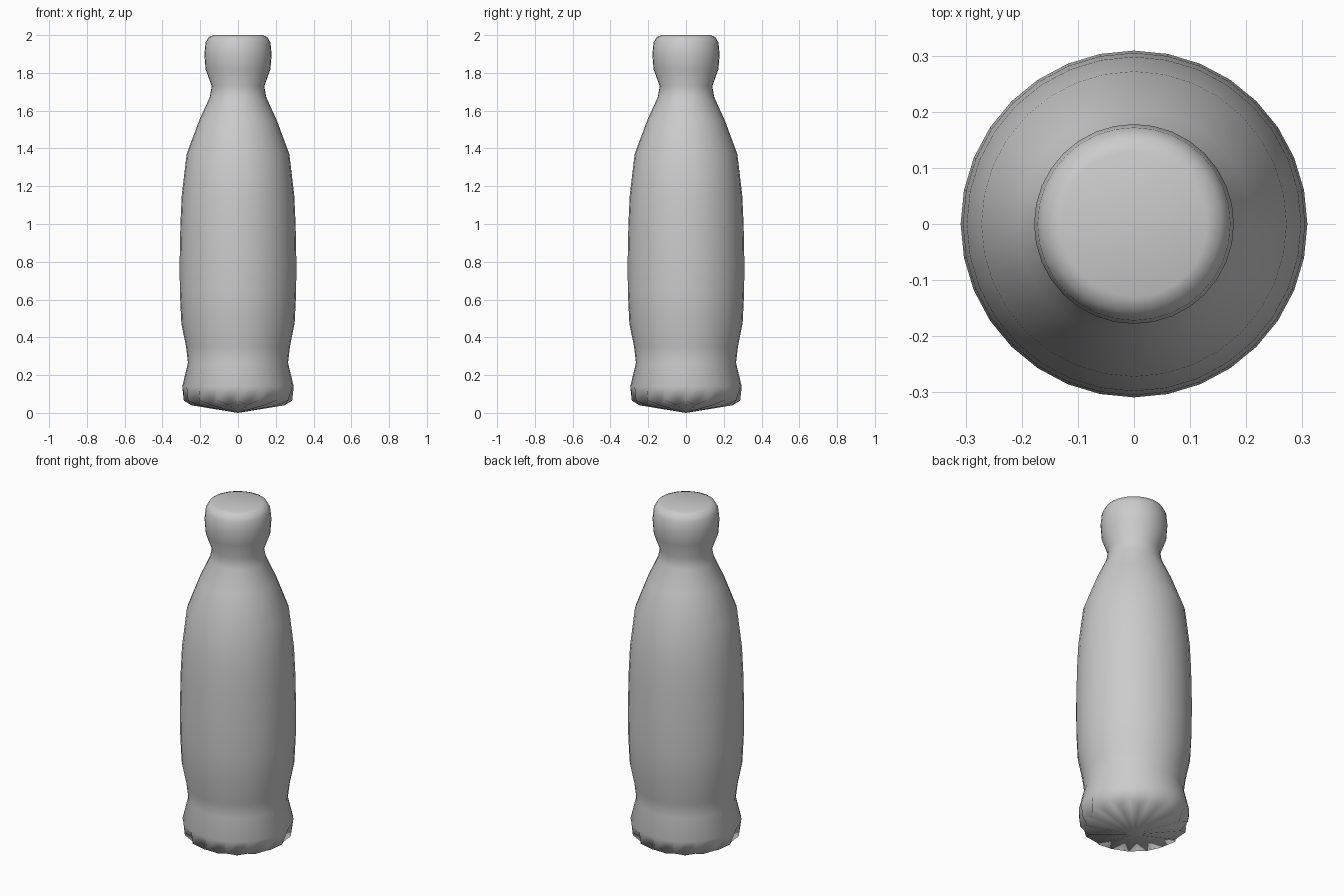
import bpy, bmesh, math

if "Cube" in bpy.data.objects:
    bpy.data.objects.remove(bpy.data.objects["Cube"])

SIDES = 32
# Outer profile from just above the base to the cap rim: (radius, height)
PROFILE = [(0.295, 0.14), (0.265, 0.265), (0.275, 0.35), (0.30, 0.475),
           (0.308, 0.64), (0.309, 0.80), (0.305, 1.0), (0.298, 1.15),
           (0.272, 1.37), (0.205, 1.55), (0.15, 1.67), (0.139, 1.73),
           (0.172, 1.82), (0.178, 1.90), (0.172, 1.96), (0.155, 1.99),
           (0.13, 2.0)]


def ring(bm, point):
    """Ring of vertices; point(i) gives radius and height."""
    verts = []
    for i in range(SIDES):
        r, z = point(i)
        a = 2 * math.pi * i / SIDES
        verts.append(bm.verts.new((r * math.cos(a), r * math.sin(a), z)))
    return verts


bm = bmesh.new()

# Scalloped base rim, alternating outer and inner points
rings = [ring(bm, lambda i: (0.287, 0.065) if i % 2 == 0 else (0.25, 0.04))]
# Body, neck and cap
rings += [ring(bm, lambda i, p=p: p) for p in PROFILE]

for low, high in zip(rings, rings[1:]):
    for i in range(SIDES):
        j = (i + 1) % SIDES
        bm.faces.new((low[i], low[j], high[j], high[i]))

# Shallow cone underneath and flat cap top
tip = bm.verts.new((0, 0, 0))
for i in range(SIDES):
    bm.faces.new((rings[0][(i + 1) % SIDES], rings[0][i], tip))
bm.faces.new(rings[-1])

for f in bm.faces:
    f.smooth = True

mesh = bpy.data.meshes.new("bottle")
bm.to_mesh(mesh)
bm.free()
bottle = bpy.data.objects.new("bottle", mesh)
bpy.context.collection.objects.link(bottle)
